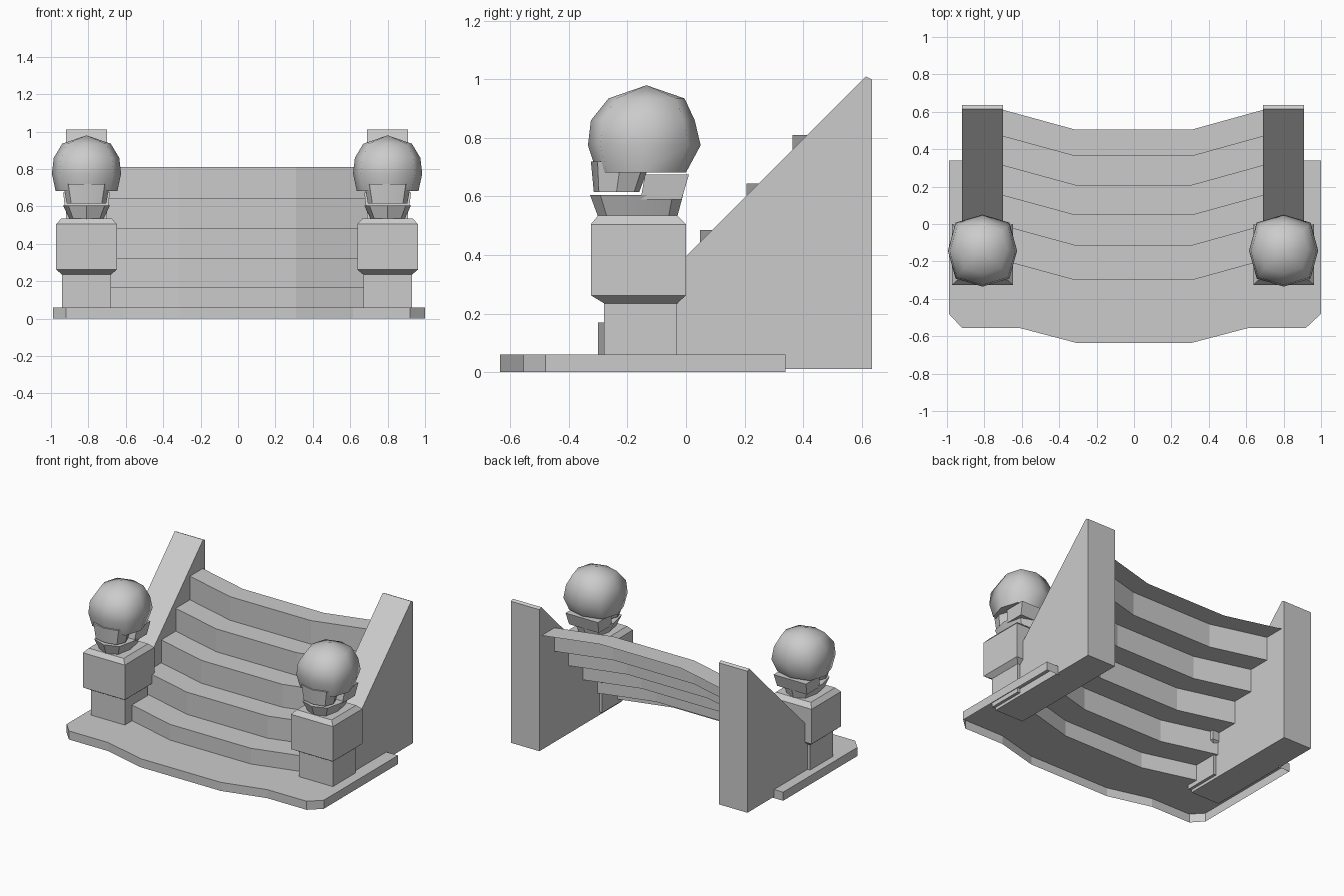
import bpy, bmesh, math

cube = bpy.data.objects.get("Cube")
if cube:
    bpy.data.objects.remove(cube, do_unlink=True)

stone = bpy.data.materials.new("grey stone")
stone.use_nodes = True
GREY = (0.6, 0.6, 0.6, 1)
stone.diffuse_color = GREY
stone.node_tree.nodes["Principled BSDF"].inputs["Base Color"].default_value = GREY

MID = -0.005      # the paired parts mirror about this line
CX, CY = 0.805, -0.135   # statue axis


def finish(name, bm, smooth=None):
    bmesh.ops.recalc_face_normals(bm, faces=bm.faces)
    mesh = bpy.data.meshes.new(name)
    bm.to_mesh(mesh)
    bm.free()
    mesh.materials.append(stone)
    ob = bpy.data.objects.new(name, mesh)
    bpy.context.collection.objects.link(ob)
    if smooth:
        bpy.ops.object.select_all(action='DESELECT')
        bpy.context.view_layer.objects.active = ob
        ob.select_set(True)
        bpy.ops.object.shade_smooth_by_angle(angle=math.radians(smooth))
    return ob


def bridge(bm, a, b):
    n = len(a)
    for i in range(n):
        bm.faces.new((a[i], a[(i + 1) % n], b[(i + 1) % n], b[i]))


def loft(name, rings, side, tip=None, smooth=None):
    """Stack rings of points, cap the ends; an optional tip closes the top."""
    bm = bmesh.new()
    loops = [[bm.verts.new((MID + side * x, y, z)) for x, y, z in r] for r in rings]
    for a, b in zip(loops, loops[1:]):
        bridge(bm, a, b)
    bm.faces.new(loops[0])
    if tip:
        top = bm.verts.new((MID + side * tip[0], tip[1], tip[2]))
        last = loops[-1]
        for i, v in enumerate(last):
            bm.faces.new((v, last[(i + 1) % len(last)], top))
    else:
        bm.faces.new(loops[-1])
    return finish(name, bm, smooth)


def square(z, half, front, back):
    return [(CX - half, front, z), (CX + half, front, z),
            (CX + half, back, z), (CX - half, back, z)]


def octagon(z, half, front, back, tilt=0.0):
    """Eight-sided ring; tilt raises the back and lowers the front."""
    mid, depth = (front + back) / 2, (back - front) / 2
    pts = []
    for i in range(8):
        k = 1 if i % 2 == 0 else 1.1
        c, s = k * math.cos(i * math.pi / 4), k * math.sin(i * math.pi / 4)
        pts.append((CX + half * c, mid + depth * s, z + tilt * s))
    return pts


for side, label in ((1, "left"), (-1, "right")):
    # sloping side wall
    profile = [(-0.27, 0.01), (-0.27, 0.125), (0.615, 1.01), (0.635, 1.0), (0.635, 0.01)]
    loft(label + "_side_wall", [[(x, y, z) for y, z in profile] for x in (0.695, 0.915)], side)
    # pedestal: narrow foot flaring into a wide chamfered block
    loft(label + "_pedestal", [
        square(0.03, 0.13, -0.28, -0.03),
        square(0.235, 0.13, -0.28, -0.03),
        square(0.262, 0.162, -0.325, 0.0),
        square(0.505, 0.162, -0.325, 0.0),
        square(0.535, 0.135, -0.30, -0.03)], side)
    # lower jaw with raised rear hinge
    loft(label + "_jaw", [
        octagon(0.53, 0.09, -0.30, -0.03),
        octagon(0.605, 0.125, -0.328, -0.01)], side, smooth=35)
    loft(label + "_jaw_hinge", [
        square(0.59, 0.115, -0.155, -0.015),
        square(0.675, 0.125, -0.14, 0.01)], side)
    # upper face between brow and mouth
    loft(label + "_muzzle", [
        octagon(0.615, 0.105, -0.315, -0.16),
        octagon(0.72, 0.125, -0.325, -0.12)], side, smooth=35)
    # rounded skull
    loft(label + "_skull", [
        octagon(0.682, 0.165, -0.305, 0.0),
        octagon(0.775, 0.185, -0.335, 0.05),
        octagon(0.86, 0.175, -0.325, 0.03),
        octagon(0.935, 0.13, -0.265, -0.005)], side,
        tip=(CX, CY, 0.98), smooth=60)

# folded sheet of bowed steps
bm = bmesh.new()
fronts = [-0.30, -0.115, 0.047, 0.207, 0.363, 0.505]
heights = [0.06, 0.17, 0.325, 0.485, 0.645, 0.81]
section = []
for i, y in enumerate(fronts):
    section.append((y, heights[i]))
    if i < 5:
        section.append((y, heights[i + 1]))
rows = [[bm.verts.new((x, y + bow, z)) for x, bow in
         ((-0.71, 0.108), (-0.315, 0), (0.31, 0), (0.70, 0.108))] for y, z in section]
for a, b in zip(rows, rows[1:]):
    for i in range(3):
        bm.faces.new((a[i], a[i + 1], b[i + 1], b[i]))
finish("steps", bm)

# base platform: top sheet with a skirt around its outer edge, open below
bm = bmesh.new()
outer = [(0.9, 0.34), (1, 0.34), (1, -0.48), (0.92, -0.555), (0.615, -0.555), (0.31, -0.635)]
inner = [(0.31, -0.30), (0.70, -0.192), (0.9, -0.192)]


def flip(points):
    # the right half is very slightly narrower
    return [(-x * 0.99 if x > 0.95 else -x, y) for x, y in reversed(points)]


edge = outer + flip(outer)
top = [bm.verts.new((x, y, 0.06)) for x, y in edge]
low = [bm.verts.new((x, y, 0)) for x, y in edge]
rim = [bm.verts.new((x, y, 0.06)) for x, y in flip(inner) + inner]
bm.faces.new(top + rim)
for i in range(len(edge) - 1):
    bm.faces.new((top[i], top[i + 1], low[i + 1], low[i]))
finish("base_platform", bm)
